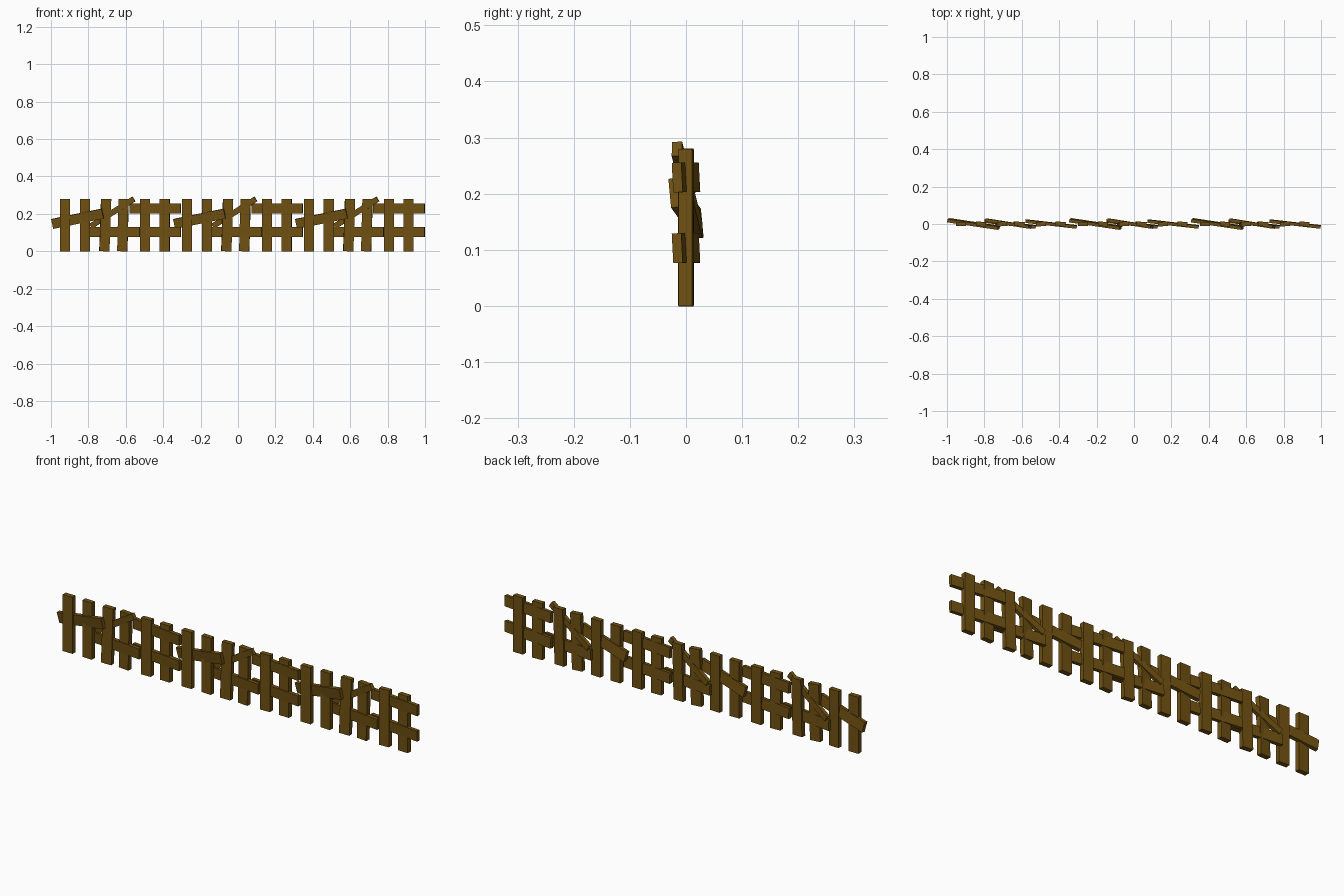
import bpy
from math import radians
from mathutils import Euler

cube = bpy.data.objects.get("Cube")
if cube:
    bpy.data.objects.remove(cube, do_unlink=True)

# One weathered wood colour
wood = bpy.data.materials.new("brown_wood")
wood.use_nodes = True
colour = (0.16, 0.082, 0.006, 1)
wood.diffuse_color = colour
bsdf = wood.node_tree.nodes["Principled BSDF"]
bsdf.inputs["Base Color"].default_value = colour
bsdf.inputs["Roughness"].default_value = 0.9


def board(name, size, centre, roll=0, tilt=0, yaw=0):
    """A flat-faced plank; tilt raises its left (+x) end, roll leans its top forward."""
    bpy.ops.mesh.primitive_cube_add(size=1, location=centre)
    ob = bpy.context.object
    ob.name = name
    ob.scale = size
    ob.rotation_euler = Euler((radians(roll), radians(-tilt), radians(yaw)))
    ob.data.materials.append(wood)
    return ob


SECTION = 0.652
POST_H = 0.28
# Picket offset from the section middle, sideways tilt, yaw
pickets = [(-0.273, 0, 0), (-0.166, 0, -3), (-0.058, -2, 4),
           (0.037, -1.5, -4), (0.155, 0, 2), (0.26, 0, -2)]

for i, label in enumerate(("right", "middle", "left")):
    mid = (i - 1) * SECTION

    # Upright pickets
    for n, (x, tilt, yaw) in enumerate(pickets):
        board(f"{label}_picket_{n + 1}", (0.054, 0.024, POST_H),
              (mid + x, 0, POST_H / 2), 0, tilt, yaw)

    # Level rails, woven from behind one picket to the front of the next
    for part, x, z in (("upper_rail", 0.209, 0.229),
                       ("lower_rail", 0.209, 0.103),
                       ("inner_lower_rail", -0.01, 0.103)):
        board(f"{label}_{part}", (0.276, 0.017, 0.053),
              (mid + x, 0, z), 3, 0, -6.5)

    # Slipped broken rail and loose narrow brace
    board(f"{label}_slipped_rail", (0.278, 0.018, 0.053),
          (mid - 0.206, 0, 0.174), 7, 11.5, -8.5)
    board(f"{label}_loose_brace", (0.275, 0.018, 0.03),
          (mid - 0.02, 0.002, 0.207), 3, 32, -9)
